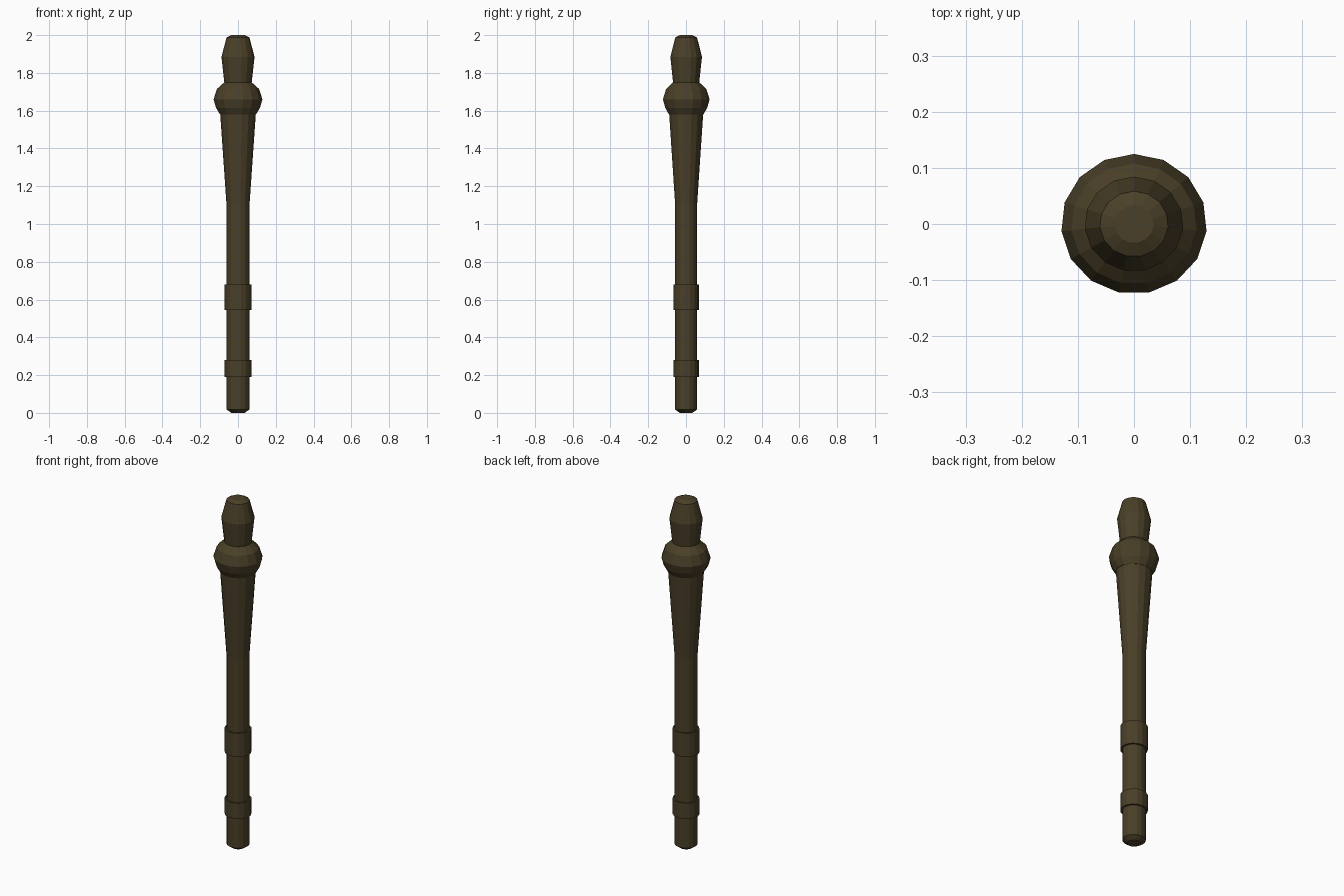
import bpy, bmesh, math

if "Cube" in bpy.data.objects:
    bpy.data.objects.remove(bpy.data.objects["Cube"])

SIDES = 15
Y_SCALE = 0.96

wood = bpy.data.materials.new("dark_wood")
wood.diffuse_color = (0.068, 0.05, 0.021, 1)
wood.use_nodes = True
wood.node_tree.nodes["Principled BSDF"].inputs["Base Color"].default_value = wood.diffuse_color


def lathe(name, profile):
    """Revolve (radius, z) points into a closed faceted solid."""
    bm = bmesh.new()
    rings = []
    for r, z in profile:
        ring = []
        for i in range(SIDES):
            a = math.pi / 2 + 2 * math.pi * i / SIDES
            ring.append(bm.verts.new((r * math.cos(a), r * Y_SCALE * math.sin(a), z)))
        rings.append(ring)
    for low, high in zip(rings, rings[1:]):
        for i in range(SIDES):
            j = (i + 1) % SIDES
            bm.faces.new((low[i], low[j], high[j], high[i]))
    bm.faces.new(rings[0][::-1])
    bm.faces.new(rings[-1])
    mesh = bpy.data.meshes.new(name)
    bm.to_mesh(mesh)
    bm.free()
    mesh.materials.append(wood)
    obj = bpy.data.objects.new(name, mesh)
    bpy.context.collection.objects.link(obj)
    return obj


# Long handle flaring towards the collar
lathe("shaft", [(0.035, 0), (0.061, 0.018), (0.061, 1.1), (0.096, 1.6)])

# Grip bands
lathe("lower_band", [(0.071, 0.19), (0.071, 0.28)])
lathe("upper_band", [(0.071, 0.545), (0.071, 0.68)])

# Rounded collar
lathe("collar", [(0.096, 1.58), (0.117, 1.615), (0.13, 1.66),
                 (0.112, 1.715), (0.073, 1.75)])

# Tapered tip
lathe("tip", [(0.072, 1.74), (0.088, 1.885), (0.061, 1.987), (0.035, 2.0)])
